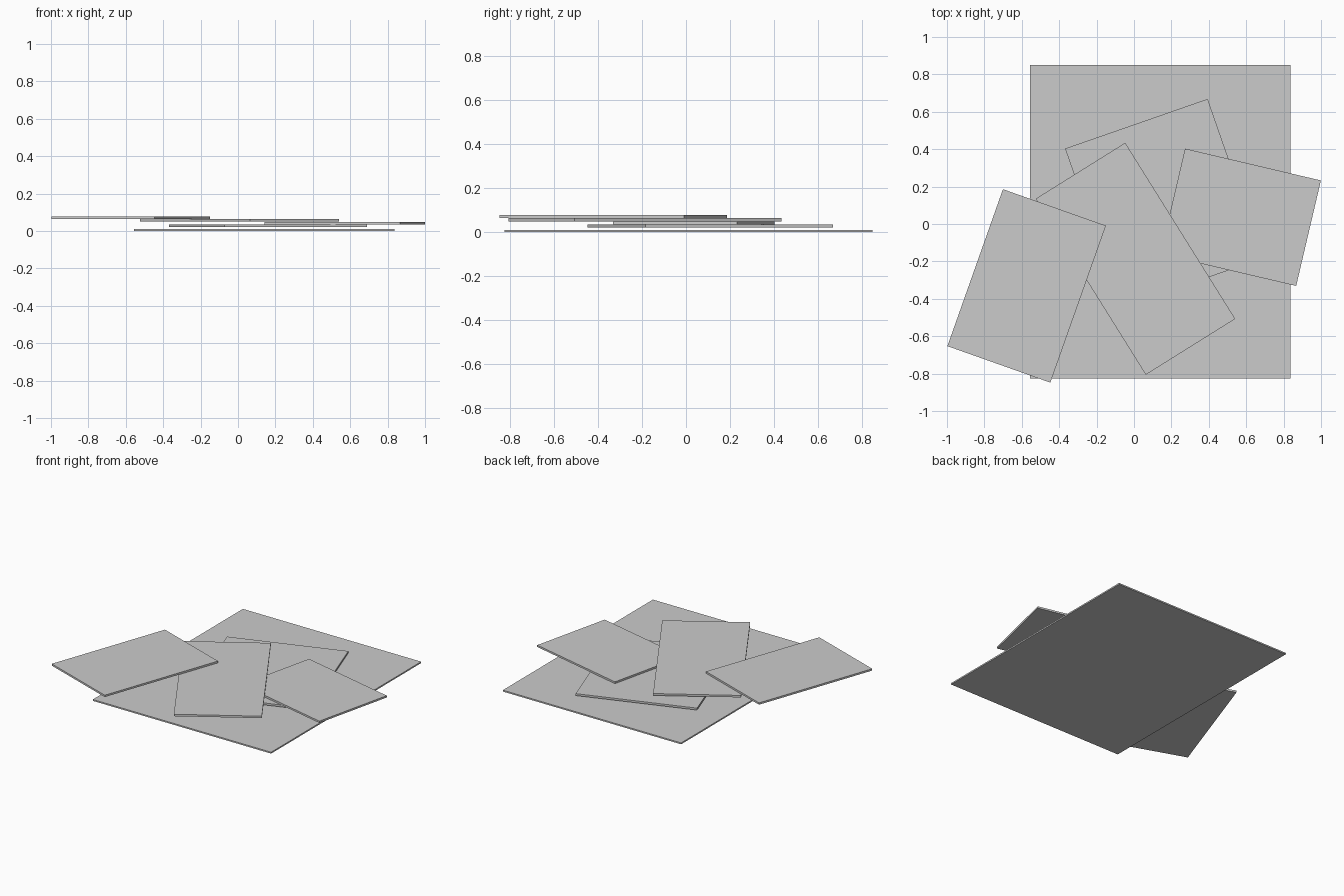
import bpy
import math

if "Cube" in bpy.data.objects:
    bpy.data.objects.remove(bpy.data.objects["Cube"])

grey = bpy.data.materials.new("light grey")
grey.diffuse_color = (0.6, 0.6, 0.6, 1)
grey.use_nodes = True
grey.node_tree.nodes["Principled BSDF"].inputs["Base Color"].default_value = grey.diffuse_color


def sheet(name, centre, size, angle, z0, z1):
    """Thin flat card lying between heights z0 and z1."""
    bpy.ops.mesh.primitive_cube_add(
        size=1, location=(centre[0], centre[1], (z0 + z1) / 2),
        rotation=(0, 0, math.radians(angle)))
    ob = bpy.context.object
    ob.name = name
    ob.scale = (size[0], size[1], z1 - z0)
    bpy.ops.object.transform_apply(location=False, rotation=False, scale=True)
    ob.data.materials.append(grey)


# Large backing sheet on the ground
sheet("backing_sheet", (0.14, 0.012), (1.393, 1.674), 0, 0.0, 0.01)
# Scattered cards, from the lowest to the highest
sheet("large_card", (0.161, 0.11), (0.807, 0.902), 19.2, 0.021, 0.035)
sheet("right_card", (0.57, 0.036), (0.746, 0.579), -13.2, 0.036, 0.049)
sheet("middle_card", (0.008, -0.186), (0.564, 1.11), 32.0, 0.050, 0.064)
sheet("left_card", (-0.574, -0.331), (0.584, 0.89), -19.5, 0.065, 0.078)
